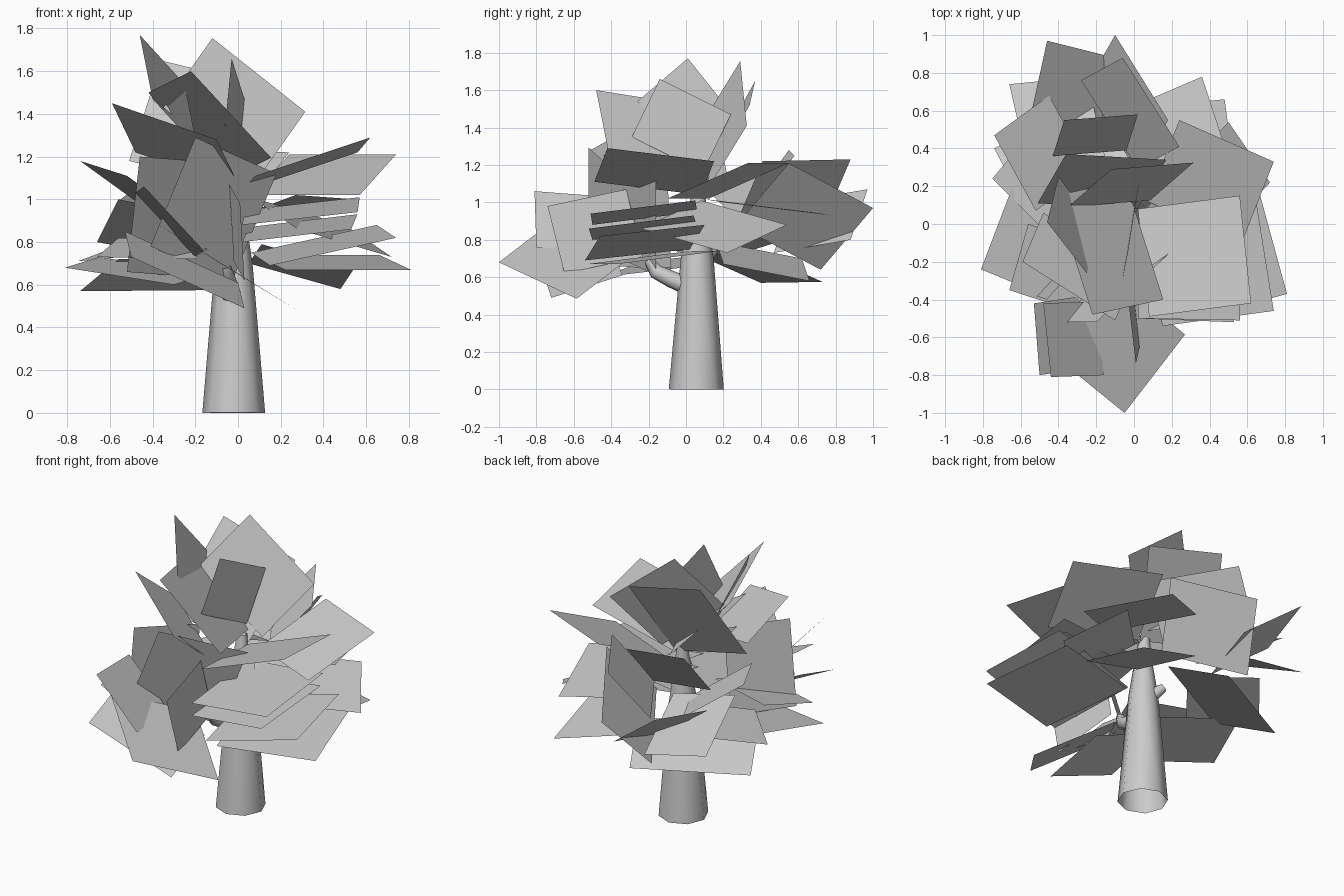
import bpy
import bmesh
from mathutils import Vector

cube = bpy.data.objects.get("Cube")
if cube:
    bpy.data.objects.remove(cube, do_unlink=True)

UNIT = 0.01  # leaf and branch points are given in hundredths

# One plain grey for the whole tree
grey = bpy.data.materials.new("light_grey")
grey.use_nodes = True
tone = (0.6, 0.6, 0.6, 1)
grey.diffuse_color = tone
grey.node_tree.nodes["Principled BSDF"].inputs["Base Color"].default_value = tone


def limb(name, points, radii):
    """Eight-sided tapering tube along a path, with open ends."""
    curve = bpy.data.curves.new(name, "CURVE")
    curve.dimensions = "3D"
    curve.bevel_depth = UNIT
    curve.bevel_resolution = 2
    spline = curve.splines.new("POLY")
    spline.points.add(len(points) - 1)
    for target, place, radius in zip(spline.points, points, radii):
        target.co = (*(Vector(place) * UNIT), 1)
        target.radius = radius
    obj = bpy.data.objects.new(name, curve)
    bpy.context.collection.objects.link(obj)
    bpy.ops.object.select_all(action="DESELECT")
    obj.select_set(True)
    bpy.context.view_layer.objects.active = obj
    bpy.ops.object.convert(target="MESH")
    obj = bpy.context.object
    obj.data.materials.clear()
    obj.data.materials.append(grey)
    bpy.ops.object.shade_smooth()


def leaf_cards(name, cards):
    """Flat four-sided leaves: an outer corner and its two neighbours each."""
    bm = bmesh.new()
    for corner, side_a, side_b in cards:
        corner, side_a, side_b = (Vector(p) * UNIT for p in (corner, side_a, side_b))
        outline = (corner, side_a, side_a + side_b - corner, side_b)
        face = bm.faces.new([bm.verts.new(p) for p in outline])
        face.normal_update()
        if face.normal.z < 0:
            face.normal_flip()
    mesh = bpy.data.meshes.new(name)
    bm.to_mesh(mesh)
    bm.free()
    mesh.materials.append(grey)
    obj = bpy.data.objects.new(name, mesh)
    bpy.context.collection.objects.link(obj)


# Trunk and branches
limb("trunk", [(-2, 5.5, 0), (-2, 6, 70), (-2, 6, 95), (-2, 7, 110)], (14.7, 8.8, 5, 3))
limb("front_branch", [(-3, 4, 54), (-4, -8, 59), (-5, -16, 63), (-6, -20, 69)], (5, 4.5, 4, 2.5))
limb("back_branch", [(-2, 6, 66), (-6, 11, 71), (-10, 15, 75)], (5, 4, 2.5))

# Steep leaves around the treetop
leaf_cards("crown_leaves", [
    ((-12, 29, 175.5), (31.5, 32.5, 141), (-35, 9, 143)),
    ((-46, 1, 177), (-25, -26, 154), (-40, 25, 147)),
    ((-22, -48, 160), (15.5, -40, 119.5), (-42, 15, 150)),
    ((-36, 37, 165), (17, 34, 152), (-51, 11, 118)),
    ((-59, -20, 145), (-10, -51, 128), (-48, 6, 122)),
    ((-3, -14, 166), (3, 24, 147), (-6, -29, 135)),
])

# Leaves hanging over the front branch
leaf_cards("front_leaves", [
    ((-20, -52, 129), (18, -16, 112), (-41, -52, 78)),
    ((-46, -40, 120), (-52, -38, 66), (-20, -10, 118)),
    ((-5, -100, 68), (27, -58.5, 48.5), (-42, -70, 91)),
    ((1, -74, 98), (-4, -32, 107), (3, -65, 62)),
    ((-44, -81, 106), (-16, -80, 76), (-48, -42, 103)),
    ((-50, -80, 73), (3, -72, 49), (-53, -42, 85)),
])

# Nearly level leaves stacked on the left side
leaf_cards("left_leaves", [
    ((62, -42, 129), (56, 15, 122), (8, -49, 111)),
    ((56, -51, 94), (57, 5, 101), (2, -50, 88)),
    ((53, -52, 86), (56, 4, 93), (2, -50, 80)),
    ((74, -46, 82), (65, 10, 88), (15, -54, 69)),
    ((81, -37, 67), (66, 18, 74), (22, -53, 67)),
    ((72, 22, 73), (28, -24, 86), (50, 54, 88)),
    ((74, 33, 121), (24, 55, 121), (57, -10, 102)),
])

# Leaves fanning out on the right side
leaf_cards("right_leaves", [
    ((-74, 40, 57), (-11, 73, 57.5), (-56, 6, 72)),
    ((-74, 47, 118), (-45, 68, 97), (-52, 7, 111)),
    ((-81, -24, 68), (-65, 18, 73), (-30, -45, 60)),
    ((-66, -35, 73), (-56, 0, 82), (-20, -50, 72)),
    ((-75, 24, 71), (-51, 53, 80), (-45, -6, 74)),
])

# Leaves spreading from the back branch
leaf_cards("back_leaves", [
    ((-10, 100, 97), (18, 55, 121), (-26, 72, 64)),
    ((-46, 97, 107), (-55, 56, 100), (-10, 88, 80)),
    ((-6, 88, 123), (-28, 76, 95), (24, 41, 122)),
    ((-37, 55, 128), (2, 58, 125), (-43, 36, 102)),
    ((-66, 74, 80), (-25, 78, 72), (-56, 30, 100)),
    ((36, 78, 93), (8, 66, 95), (55, 20, 100)),
    ((48, 66, 58), (54, 20, 67), (5, 62, 70)),
])
